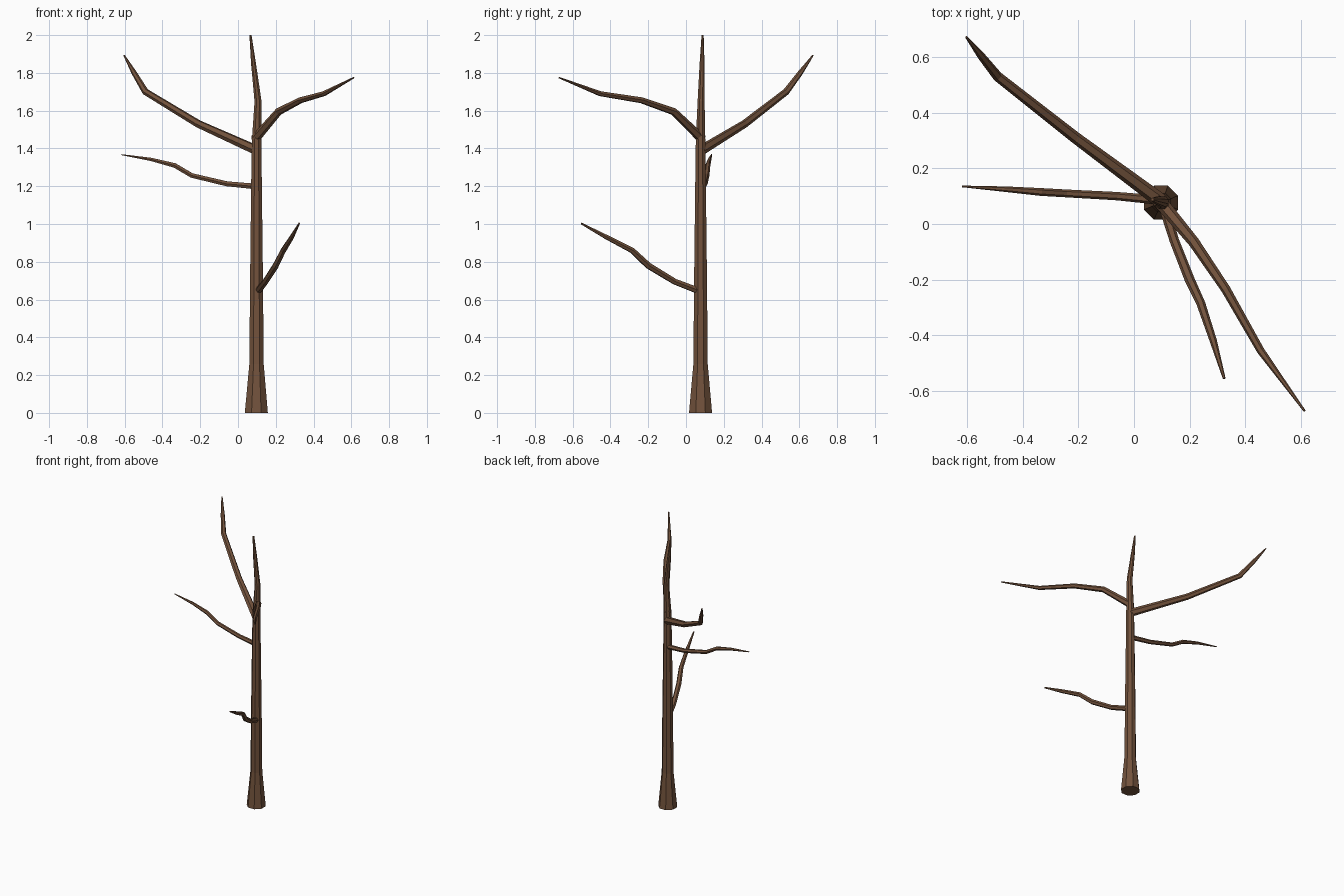
import bpy, bmesh, math
from mathutils import Vector

bark = bpy.data.materials.new("bark")
bark.diffuse_color = (0.17, 0.085, 0.045, 1)


def limb(name, path, sides):
    """Flat-faced tapering tube through (x, y, z, radius) points."""
    pts = [Vector(p[:3]) for p in path]
    bm = bmesh.new()
    rings = []
    normal = None
    for i, p in enumerate(pts):
        a = (p - pts[i - 1]).normalized() if i else Vector()
        b = (pts[i + 1] - p).normalized() if i < len(pts) - 1 else Vector()
        t = (a + b).normalized()
        if normal is None:
            normal = Vector((1, 0, 0)) if abs(t.z) > 0.9 else Vector((0, 0, 1))
            if abs(t.z) > 0.9:
                t = Vector((0, 0, 1))  # flat foot on the ground
        normal = (normal - t * normal.dot(t)).normalized()
        side = t.cross(normal)
        ring = []
        for k in range(sides):
            ang = 2 * math.pi * (k + 0.5) / sides
            ring.append(bm.verts.new(
                p + path[i][3] * (normal * math.cos(ang) + side * math.sin(ang))))
        rings.append(ring)
    for r0, r1 in zip(rings, rings[1:]):
        for k in range(sides):
            n = (k + 1) % sides
            bm.faces.new((r0[k], r0[n], r1[n], r1[k]))
    bm.faces.new(rings[0][::-1])
    bm.faces.new(rings[-1])
    bmesh.ops.recalc_face_normals(bm, faces=bm.faces)
    me = bpy.data.meshes.new(name)
    bm.to_mesh(me)
    bm.free()
    me.materials.append(bark)
    ob = bpy.data.objects.new(name, me)
    bpy.context.collection.objects.link(ob)


# Trunk with flared foot and leaning tip
limb("trunk", [(0.097, 0.077, 0, 0.066), (0.098, 0.077, 0.26, 0.041),
               (0.098, 0.077, 0.70, 0.037), (0.098, 0.077, 1.25, 0.030),
               (0.099, 0.077, 1.45, 0.027), (0.106, 0.080, 1.65, 0.020),
               (0.082, 0.085, 1.85, 0.014), (0.066, 0.088, 2.0, 0.006)], 8)

# Upper branches
limb("back_left_branch", [(0.10, 0.08, 1.39, 0.027), (-0.21, 0.31, 1.53, 0.021),
                          (-0.49, 0.53, 1.70, 0.018), (-0.55, 0.605, 1.80, 0.014),
                          (-0.603, 0.672, 1.893, 0.004)], 6)
limb("front_right_branch", [(0.09, 0.085, 1.45, 0.025), (0.215, -0.065, 1.595, 0.020),
                            (0.33, -0.235, 1.655, 0.017), (0.455, -0.455, 1.69, 0.014),
                            (0.613, -0.672, 1.775, 0.004)], 6)

# Lower branches
limb("left_branch", [(0.10, 0.085, 1.198, 0.017), (-0.06, 0.10, 1.213, 0.015),
                     (-0.245, 0.11, 1.257, 0.014), (-0.335, 0.115, 1.31, 0.014),
                     (-0.46, 0.125, 1.342, 0.010), (-0.617, 0.135, 1.367, 0.003)], 6)
limb("front_branch", [(0.105, 0.07, 0.645, 0.019), (0.145, -0.06, 0.695, 0.017),
                      (0.20, -0.20, 0.78, 0.018), (0.24, -0.285, 0.86, 0.016),
                      (0.285, -0.42, 0.93, 0.013), (0.324, -0.555, 1.003, 0.005)], 6)
